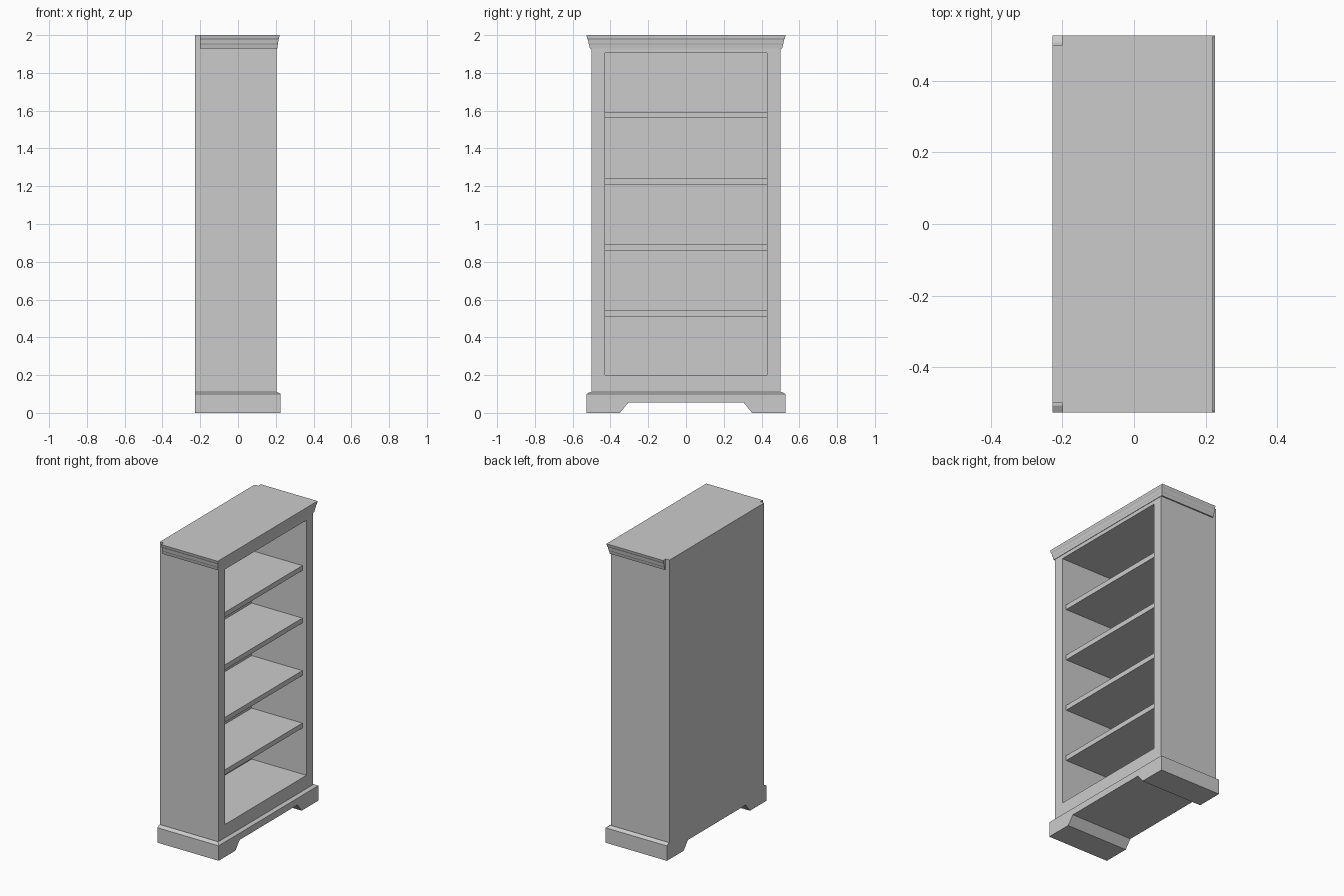
import bpy, bmesh

if "Cube" in bpy.data.objects:
    bpy.data.objects.remove(bpy.data.objects["Cube"])


def loft(name, rings):
    """Join equal-length point rings with quads and cap both ends."""
    bm = bmesh.new()
    vr = [[bm.verts.new(p) for p in ring] for ring in rings]
    n = len(vr[0])
    for a, b in zip(vr, vr[1:]):
        for i in range(n):
            j = (i + 1) % n
            bm.faces.new((a[i], a[j], b[j], b[i]))
    bm.faces.new(vr[0])
    bm.faces.new(vr[-1])
    bmesh.ops.recalc_face_normals(bm, faces=bm.faces)
    me = bpy.data.meshes.new(name)
    bm.to_mesh(me)
    bm.free()
    ob = bpy.data.objects.new(name, me)
    bpy.context.collection.objects.link(ob)
    return ob


def upright(x, half_y, z0, z1):
    """Rectangle in the YZ plane at depth x."""
    return [(x, -half_y, z0), (x, half_y, z0), (x, half_y, z1), (x, -half_y, z1)]


def level(z, x0, x1, half_y):
    """Rectangle in the XY plane at height z."""
    return [(x0, -half_y, z), (x1, -half_y, z), (x1, half_y, z), (x0, half_y, z)]


BACK, FRONT, INNER = -0.228, 0.205, -0.2

# Carcass: box with a deep open pocket facing +x
loft("carcass", [upright(BACK, 0.5, 0.1, 2.0), upright(FRONT, 0.5, 0.1, 2.0),
                 upright(FRONT, 0.43, 0.2, 1.905), upright(INNER, 0.43, 0.2, 1.905)])

# Shelves, set back a little from the front
for i in range(4):
    z = 0.508 + 0.351 * i
    loft(f"shelf_{i + 1}", [upright(INNER, 0.43, z, z + 0.033),
                            upright(0.175, 0.43, z, z + 0.033)])

# Plinth with bracket feet, cut through the full depth
half = [(0.305, 0.055), (0.35, 0.0), (0.527, 0.0), (0.527, 0.1)]
outline = half + [(-y, z) for y, z in reversed(half)]
loft("plinth", [[(x, y, z) for y, z in outline] for x in (BACK, 0.226)])

# Bevelled plinth cap
loft("plinth_cap", [level(0.1, BACK, 0.226, 0.527), level(0.111, BACK, 0.208, 0.507)])

# Crown moulding around the front and both sides
crown = [(1.93, 0.003, 0.009), (1.95, 0.005, 0.013), (1.955, 0.007, 0.016),
         (1.975, 0.009, 0.019), (1.985, 0.013, 0.024), (2.0, 0.014, 0.027)]
loft("crown_moulding", [level(z, INNER, FRONT + dx, 0.5 + dy) for z, dx, dy in crown])
